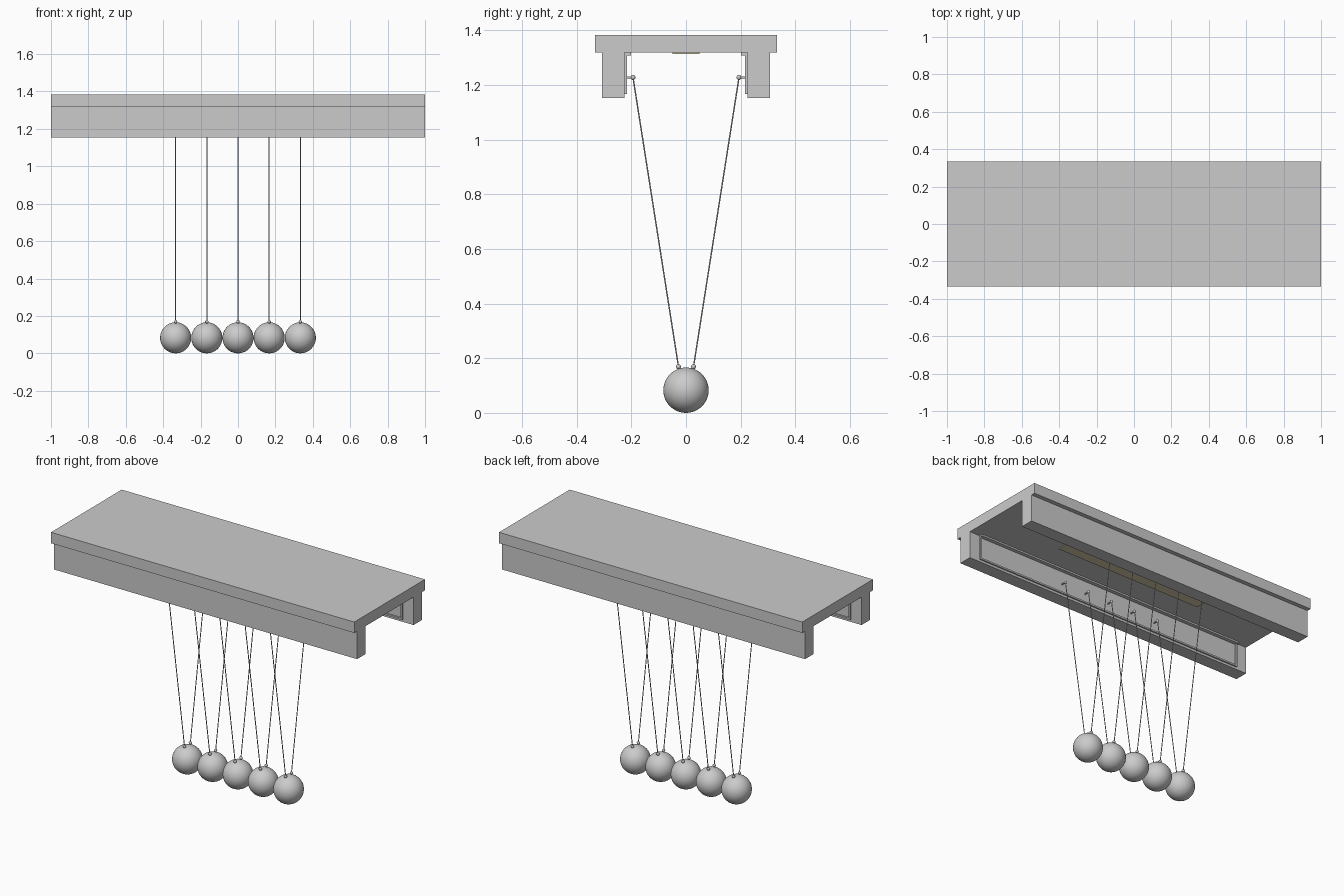
import bpy, math
from mathutils import Vector

if "Cube" in bpy.data.objects:
    bpy.data.objects.remove(bpy.data.objects["Cube"])


def box(name, x0, x1, y0, y1, z0, z1):
    bpy.ops.mesh.primitive_cube_add(size=1, location=((x0 + x1) / 2, (y0 + y1) / 2, (z0 + z1) / 2))
    ob = bpy.context.object
    ob.name = name
    ob.scale = (x1 - x0, abs(y1 - y0), z1 - z0)
    bpy.ops.object.transform_apply(location=False, rotation=False, scale=True)
    return ob


def ball(name, loc, r, seg):
    bpy.ops.mesh.primitive_uv_sphere_add(segments=seg, ring_count=seg // 2, radius=r, location=loc)
    ob = bpy.context.object
    ob.name = name
    bpy.ops.object.shade_smooth()
    return ob


def rod(name, a, b, r, seg=10):
    a, b = Vector(a), Vector(b)
    d = b - a
    bpy.ops.mesh.primitive_cylinder_add(vertices=seg, radius=r, depth=d.length, location=(a + b) / 2)
    ob = bpy.context.object
    ob.name = name
    ob.rotation_euler = d.to_track_quat('Z', 'Y').to_euler()
    bpy.ops.object.shade_smooth_by_angle(angle=math.radians(40))
    return ob


# Top slab
box("top_slab", -1, 1, -0.333, 0.333, 1.319, 1.384)

# Coloured strip under the slab
strip = box("underside_strip", -0.5, 0.5, -0.05, 0.05, 1.314, 1.32)
mat = bpy.data.materials.new("brass")
mat.diffuse_color = (0.7, 0.62, 0.42, 1)
mat.use_nodes = True
mat.node_tree.nodes["Principled BSDF"].inputs["Base Color"].default_value = mat.diffuse_color
strip.data.materials.append(mat)

# Side rails with a raised frame on each inner face
for s, side in ((-1, "front"), (1, "back")):
    box(side + "_rail", -1, 1, s * 0.225, s * 0.307, 1.153, 1.319)
    box(side + "_frame_top", -0.93, 0.93, s * 0.202, s * 0.226, 1.309, 1.319)
    box(side + "_frame_bottom", -0.93, 0.93, s * 0.216, s * 0.226, 1.167, 1.177)
    for e, end in ((-1, "left"), (1, "right")):
        box(f"{side}_frame_{end}", min(e * 0.93, e * 0.92), max(e * 0.93, e * 0.92),
            s * 0.216, s * 0.226, 1.167, 1.319)

# Five hanging balls, each with two strings, eyelets and wall pins
for i in range(5):
    x = (i - 2) * 0.1667
    ball(f"pendulum_ball_{i + 1}", (x, 0, 0.083), 0.083, 48)
    for s, side in ((-1, "front"), (1, "back")):
        top = (x, s * 0.194, 1.228)
        low = (x, s * 0.0275, 0.169)
        rod(f"{side}_wall_pin_{i + 1}", (x, s * 0.23, 1.228), top, 0.004)
        ball(f"{side}_pin_head_{i + 1}", top, 0.009, 16)
        ball(f"{side}_eyelet_{i + 1}", low, 0.009, 16)
        rod(f"{side}_string_{i + 1}", low, top, 0.0025, 8)
